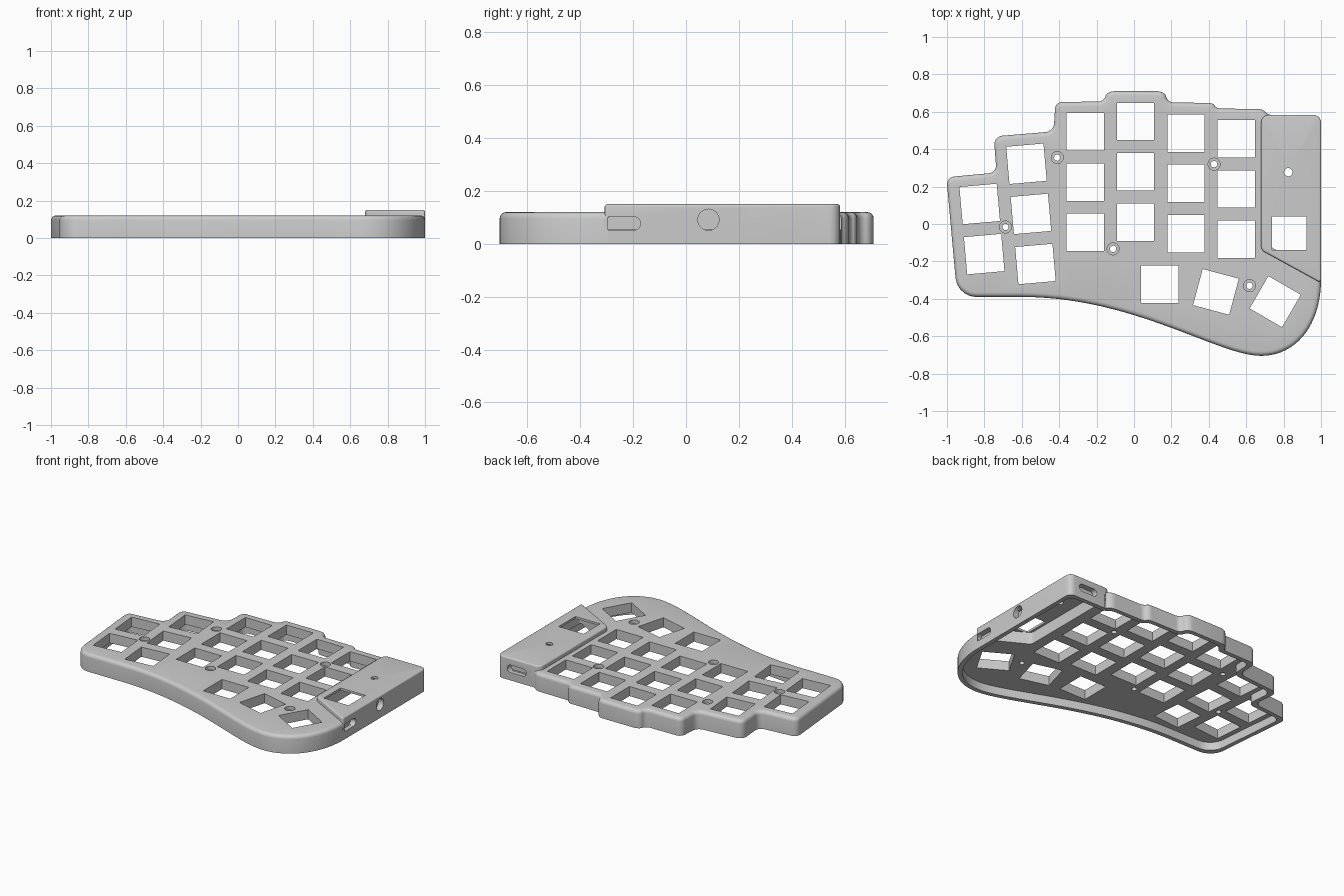
import bpy, bmesh, math
from mathutils import Vector, Matrix
from mathutils.geometry import interpolate_bezier, delaunay_2d_cdt

old = bpy.data.objects.get("Cube")
if old:
    bpy.data.objects.remove(old)

grey = bpy.data.materials.new("plain grey plastic")
grey.use_nodes = True
grey.diffuse_color = (0.6, 0.6, 0.6, 1)
grey.node_tree.nodes["Principled BSDF"].inputs["Base Color"].default_value = (0.6, 0.6, 0.6, 1)


def rounded(corners, steps=6):
    """Turn (x, y, radius) corners into a filleted outline."""
    out, n = [], len(corners)
    for i, (x, y, r) in enumerate(corners):
        c = Vector((x, y))
        if r == 0:
            out.append(c)
            continue
        ends = []
        for nb in (corners[i - 1], corners[(i + 1) % n]):
            d = Vector(nb[:2]) - c
            ends.append(c + d.normalized() * min(r, d.length * 0.48))
        a, b = ends
        out += interpolate_bezier(a, a.lerp(c, 0.552), b.lerp(c, 0.552), b, steps)
    return [Vector(p[:2]) for p in out]


def inset(corners, dist):
    """Move every edge of a counter-clockwise outline inwards."""
    out, n = [], len(corners)
    for i, (x, y, *r) in enumerate(corners):
        c = Vector((x, y))
        d0 = (c - Vector(corners[i - 1][:2])).normalized()
        d1 = (Vector(corners[(i + 1) % n][:2]) - c).normalized()
        n0, n1 = Vector((-d0.y, d0.x)), Vector((-d1.y, d1.x))
        m = (n0 + n1) * (dist / (1 + n0.dot(n1)))
        out.append((x + m.x, y + m.y, *r))
    return out


def inside(p, loops):
    """Even-odd test against all loops together."""
    odd = False
    for loop in loops:
        for a, b in zip(loop, loop[1:] + loop[:1]):
            if (a[1] > p.y) != (b[1] > p.y):
                odd ^= p.x < a[0] + (p.y - a[1]) * (b[0] - a[0]) / (b[1] - a[1])
    return odd


def flat(bm, loops, z, down=False, place=Matrix()):
    """Fill an outline, leaving the other loops open as holes."""
    pts, edges = [], []
    for loop in loops:
        s, n = len(pts), len(loop)
        pts += [Vector(p[:2]) for p in loop]
        edges += [(s + i, s + (i + 1) % n) for i in range(n)]
    co, _, tris, *_ = delaunay_2d_cdt(pts, edges, [], 0, 1e-6)
    verts = [bm.verts.new(place @ Vector((p[0], p[1], z))) for p in co]
    for t in tris:
        if inside(sum((co[i] for i in t), Vector((0, 0))) / len(t), loops):
            bm.faces.new([verts[i] for i in (reversed(t) if down else t)])


def wall(bm, low, z0, high, z1, inward=False, place=Matrix(), keep=lambda a, b: True):
    """Join two matching loops with a band of quads."""
    n = len(low)
    v0 = [bm.verts.new(place @ Vector((p[0], p[1], z0))) for p in low]
    v1 = [bm.verts.new(place @ Vector((p[0], p[1], z1))) for p in high]
    for i in range(n):
        j = (i + 1) % n
        if keep(low[i], low[j]):
            quad = [v0[i], v0[j], v1[j], v1[i]]
            bm.faces.new(quad[::-1] if inward else quad)


def round_over(bm, loop, top, r, keep=lambda a, b: True, steps=4):
    """Quarter-round the top edge; returns the inner loop."""
    last, z_last = loop, top - r
    for k in range(1, steps + 1):
        ang = k / steps * math.pi / 2
        ring, z = inset(loop, r * (1 - math.cos(ang))), top - r + r * math.sin(ang)
        wall(bm, last, z_last, ring, z, keep=keep)
        last, z_last = ring, z
    return last


def finish(name, bm):
    bmesh.ops.remove_doubles(bm, verts=bm.verts, dist=1e-5)
    bmesh.ops.delete(bm, geom=[v for v in bm.verts if not v.link_faces], context='VERTS')
    mesh = bpy.data.meshes.new(name)
    bm.to_mesh(mesh)
    bm.free()
    mesh.materials.append(grey)
    obj = bpy.data.objects.new(name, mesh)
    bpy.context.collection.objects.link(obj)
    bpy.ops.object.select_all(action='DESELECT')
    obj.select_set(True)
    bpy.context.view_layer.objects.active = obj
    bpy.ops.object.shade_smooth_by_angle(angle=math.radians(30))


def box(w, h, r=0):
    return rounded([(-w/2, -h/2, r), (w/2, -h/2, r), (w/2, h/2, r), (-w/2, h/2, r)], 8)


def circle(r):
    return [Vector((r * math.cos(k * math.tau / 32), r * math.sin(k * math.tau / 32)))
            for k in range(32)]


def at(loop, x, y, turn=0):
    rot = Matrix.Rotation(math.radians(turn), 2)
    return [rot @ p + Vector((x, y)) for p in loop]


TOP, PLATE, ROOF = .12, .055, .135

# Case outline: swept front curve, round thumb corner, stepped back edge
V = Vector
front = interpolate_bezier(V((-.6, -.39)), V((0, -.39)), V((.45, -.705)), V((.68, -.705)), 28)
thumb = interpolate_bezier(V((.68, -.705)), V((.86, -.705)), V((1, -.55)), V((1, -.295)), 20)
outline = [(p[0], p[1], 0) for p in front + thumb[1:]]
outline += [(1, .583, .04), (.715, .583, .02), (.69, .615, .03), (.44, .617, .025),
            (.425, .647, .025), (.18, .65, .03), (.165, .71, .04), (-.145, .71, .04),
            (-.16, .655, .03), (-.42, .652, .035), (-.43, .495, .04), (-.75, .468, .045),
            (-.735, .275, .04), (-1.003, .25, .04), (-.945, -.39, .1)]
housing = [(.68, -.14, .02), (1, -.315, .02), (1, .583, .04), (.68, .583, .04)]
edge, cavity = rounded(outline), rounded(inset(outline, .03))
bay = rounded(inset(housing, .04))

# Switch openings: straight columns, tilted columns, thumb fan
keys = [(x, top - row * .269, 0)
        for x, top in ((-.26, .493), (.008, .548), (.278, .486), (.547, .456))
        for row in range(3)]
keys += [(-.575 + row * .024, .322 - row * .268, 5) for row in range(3)]
keys += [(-.825 + row * .024, .107 - row * .268, 5) for row in range(2)]
keys += [(.137, -.323, 0), (.438, -.363, -15), (.755, -.415, -30)]
openings = [at(box(.2, .2), *key) for key in keys]
screws = ((-.41, .355), (-.687, -.016), (-.112, -.133), (.428, .32), (.618, -.33))
heads = [at(circle(.032), *s) for s in screws]
bores = [at(circle(.017), *s) for s in screws]

# Keyboard case: hollow underneath, open where the housing stands
bm = bmesh.new()


def clear_of_housing(a, b):
    return not all(p[0] > .72 and p[1] > -.3 for p in (a, b))


wall(bm, edge, 0, edge, TOP - .024, keep=clear_of_housing)
rim = round_over(bm, edge, TOP, .024, clear_of_housing)
flat(bm, [rim, bay] + openings + heads, TOP)
flat(bm, [cavity, bay] + openings + bores, PLATE, down=True)
flat(bm, [edge, cavity], 0, down=True)
wall(bm, cavity, 0, cavity, PLATE, inward=True)
for loop in openings:
    wall(bm, loop, PLATE, loop, TOP, inward=True)
for head, bore in zip(heads, bores):
    wall(bm, head, .095, head, TOP, inward=True)
    flat(bm, [head, bore], .095)
    wall(bm, bore, PLATE, bore, .095, inward=True)
finish("keyboard_case", bm)

# Raised controller housing with a window and a reset hole
bm = bmesh.new()
shell = rounded(housing)
lights = [at(box(.185, .178), .83, -.05), at(circle(.022), .825, .277)]


def is_panel(a, b):
    return abs(a[0] - b[0]) + abs(a[1] - b[1]) > .2 and (min(a[0], b[0]) > .99 or min(a[1], b[1]) > .58)


def is_outer(a, b):
    return min(a[0], b[0]) > .9


wall(bm, shell, 0, shell, .14, keep=lambda a, b: is_outer(a, b) and not is_panel(a, b))
wall(bm, shell, .1, shell, .14, keep=lambda a, b: not is_outer(a, b) and not is_panel(a, b))
flat(bm, [round_over(bm, shell, .15, .01)] + lights, .15)
flat(bm, [bay] + lights, ROOF, down=True)
wall(bm, bay, PLATE, bay, ROOF, inward=True)
for loop in lights:
    wall(bm, loop, ROOF, loop, .15, inward=True)

# Port panels: side slot and round jack, then the back slot
upright = Matrix.Rotation(math.pi / 2, 4, 'X')
side = Matrix.Translation((1, 0, 0)) @ Matrix.Rotation(math.pi / 2, 4, 'Z') @ upright
back = Matrix.Translation((0, .583, 0)) @ Matrix.Rotation(math.pi, 4, 'Z') @ upright
slot = box(.14, .05, .025)
for place, u0, u1, ports in (
        (side, -.295, .543, [at(slot, -.242, .077), at(circle(.04), .085, .091)]),
        (back, -.96, -.72, [at(slot, -.855, .078)])):
    panel = at(box(u1 - u0, .14), (u0 + u1) / 2, .07)
    flat(bm, [panel] + ports, 0, place=place)
    for port in ports:
        wall(bm, port, -.039, port, 0, inward=True, place=place)
        flat(bm, [port], -.039, place=place)
finish("controller_housing", bm)
